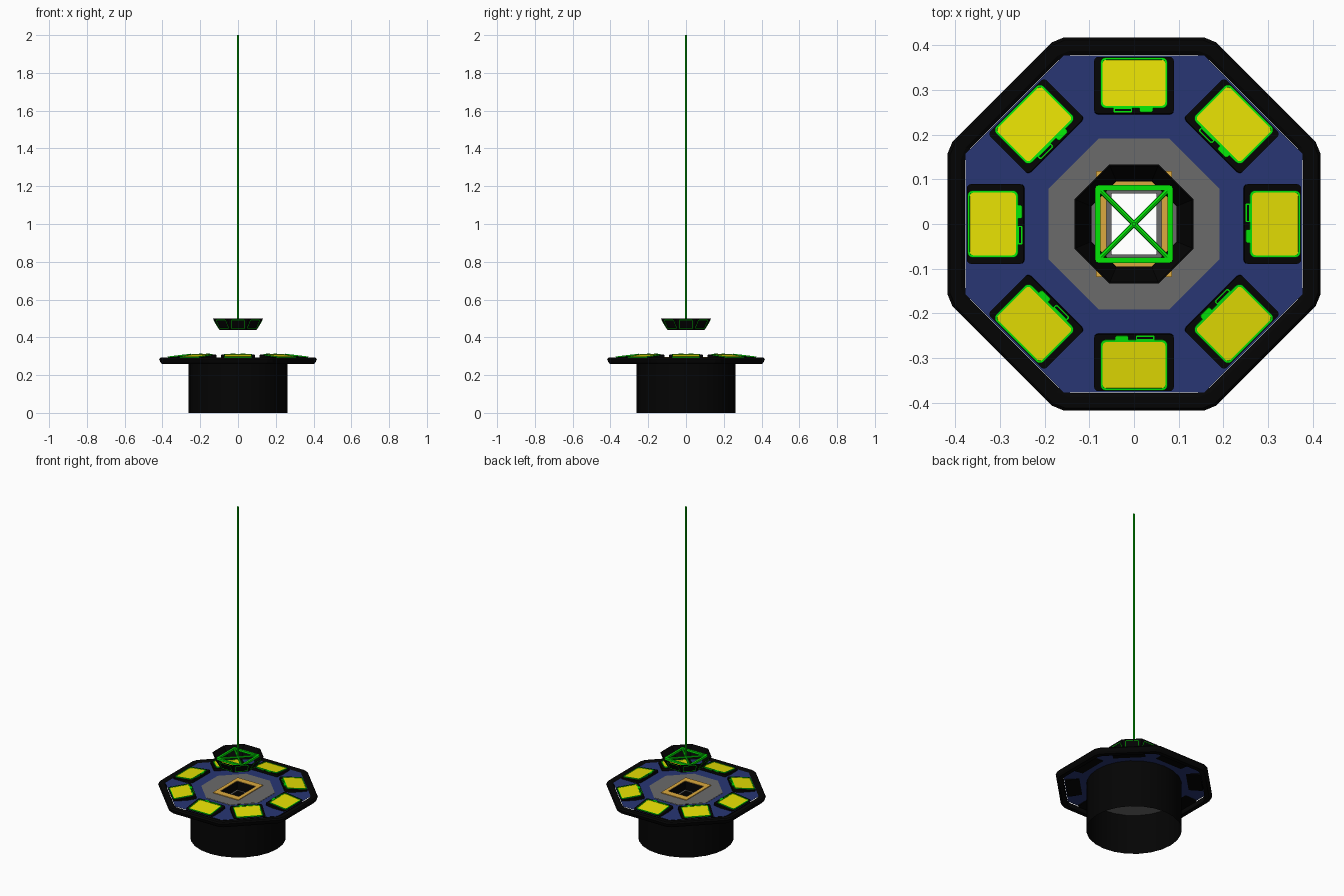
import bpy, bmesh, math
from mathutils import Matrix, Vector

if "Cube" in bpy.data.objects:
    bpy.data.objects.remove(bpy.data.objects["Cube"])


def material(name, rgb):
    m = bpy.data.materials.new(name)
    m.diffuse_color = (*rgb, 1)
    m.use_nodes = True
    m.node_tree.nodes["Principled BSDF"].inputs["Base Color"].default_value = m.diffuse_color
    return m


BLACK = material("black", (0.0012, 0.0012, 0.0012))
BLUE = material("navy blue", (0.021, 0.037, 0.172))
GRAY = material("gray", (0.145, 0.145, 0.145))
ORANGE = material("orange", (0.72, 0.40, 0.05))
YELLOW = material("yellow", (0.80, 0.75, 0.001))
GREEN = material("green", (0.001, 0.83, 0.002))

T = Matrix.Translation
I4 = Matrix.Identity(4)


def rrect(hw, hh, r, seg=1):
    """Rounded rectangle, counter-clockwise from the +x +y corner."""
    pts = []
    for i, (sx, sy) in enumerate([(1, 1), (-1, 1), (-1, -1), (1, -1)]):
        for k in range(seg + 1):
            a = math.pi / 2 * (i + k / seg)
            pts.append((sx * (hw - r) + r * math.cos(a), sy * (hh - r) + r * math.sin(a)))
    return pts


def octagon(apothem, chamfer=0.0):
    """Octagon with flats on the axes, optionally with cut corners."""
    R = apothem / math.cos(math.pi / 8)
    vs = [Vector((R * math.cos(math.pi * (i + .5) / 4), R * math.sin(math.pi * (i + .5) / 4)))
          for i in range(8)]
    if not chamfer:
        return [tuple(v) for v in vs]
    pts = []
    for i, v in enumerate(vs):
        for n in (vs[i - 1], vs[(i + 1) % 8]):
            pts.append(tuple(v + (n - v).normalized() * chamfer))
    return pts


def loft(bm, loops, M=I4, closed=False, caps=False):
    """Skin a list of (outline, z) loops."""
    rings = [[bm.verts.new(M @ Vector((x, y, z))) for x, y in pts] for pts, z in loops]
    pairs = list(zip(rings, rings[1:])) + ([(rings[-1], rings[0])] if closed else [])
    for a, b in pairs:
        n = len(a)
        for i in range(n):
            j = (i + 1) % n
            bm.faces.new((a[i], a[j], b[j], b[i]))
    if caps:
        bm.faces.new(rings[0][::-1])
        bm.faces.new(rings[-1])


def frame(bm, outer, inner, z0, z1, M=I4):
    loft(bm, [(outer, z0), (outer, z1), (inner, z1), (inner, z0)], M, closed=True)


def plate(bm, outer, z0, z1, M=I4):
    loft(bm, [(outer, z0), (outer, z1)], M, caps=True)


def rod(bm, a, b, r, n=8):
    a, b = Vector(a), Vector(b)
    M = T(a) @ (b - a).to_track_quat('Z', 'Y').to_matrix().to_4x4()
    plate(bm, circle(r, n), 0, (b - a).length, M)


def circle(r, n, a0=0.0):
    return [(r * math.cos(a0 + math.tau * i / n), r * math.sin(a0 + math.tau * i / n))
            for i in range(n)]


def finish(bm, name, mat, smooth=False, fix=True):
    if fix:
        bmesh.ops.recalc_face_normals(bm, faces=bm.faces)
    me = bpy.data.meshes.new(name)
    bm.to_mesh(me)
    bm.free()
    me.materials.append(mat)
    ob = bpy.data.objects.new(name, me)
    bpy.context.collection.objects.link(ob)
    if smooth:
        bpy.ops.object.select_all(action='DESELECT')
        ob.select_set(True)
        bpy.context.view_layer.objects.active = ob
        bpy.ops.object.shade_smooth_by_angle(angle=math.radians(35))
    return ob


# Pedestal: open drum
bm = bmesh.new()
loft(bm, [(circle(0.262, 24), 0), (circle(0.262, 24), 0.288)])
finish(bm, "pedestal", BLACK, smooth=True)

# Padded rim around the table
bm = bmesh.new()
C = 0.016
loft(bm, [(octagon(a, C), z) for a, z in
          [(0.378, 0.258), (0.402, 0.258), (0.411, 0.268), (0.417, 0.284),
           (0.411, 0.292), (0.387, 0.292), (0.378, 0.286)]], closed=True)
finish(bm, "table_rim", BLACK)

# Flat blue top
bm = bmesh.new()
loft(bm, [(octagon(0.377), 0.289), (octagon(0.19), 0.289)])
finish(bm, "table_top", BLUE, fix=False)

# Flat gray centre with a rectangular opening
bm = bmesh.new()
loft(bm, [(octagon(0.191), 0.291), (rrect(0.062, 0.08, 0.001), 0.291)])
finish(bm, "table_centre", GRAY, fix=False)

# Orange border, black well and gray floor ring of the opening
bm = bmesh.new()
frame(bm, rrect(0.085, 0.118, 0.001), rrect(0.062, 0.080, 0.001), 0.289, 0.295)
finish(bm, "opening_border", ORANGE)
bm = bmesh.new()
loft(bm, [(rrect(0.061, 0.079, 0.001), 0.293), (rrect(0.061, 0.079, 0.001), 0.242)])
finish(bm, "opening_well", BLACK, fix=False)
bm = bmesh.new()
loft(bm, [(circle(0.261, 24), 0.242), (circle(0.13, 24), 0.242)])
loft(bm, [(circle(0.13, 8, math.pi / 8), 0.242), (rrect(0.05, 0.068, 0.001), 0.242)])
finish(bm, "drum_ceiling", GRAY, fix=False)

# Eight player stations
pads, outlines, screens, buttons = (bmesh.new() for _ in range(4))
for k in range(8):
    M = (Matrix.Rotation(k * math.pi / 4, 4, 'Z') @ T((0, 0.31, 0.301))
         @ Matrix.Rotation(-0.12, 4, 'X'))
    plate(pads, rrect(0.089, 0.064, 0.009, 3), -0.014, 0, M)
    S = M @ T((0, 0.005, 0))
    frame(outlines, rrect(0.075, 0.057, 0.012, 4), rrect(0.070, 0.052, 0.008, 4), -0.001, 0.005, S)
    plate(screens, rrect(0.071, 0.053, 0.008, 4), -0.001, 0.003, S)
    frame(buttons, rrect(0.021, 0.0055, 0.002), rrect(0.018, 0.0028, 0.001), -0.001, 0.003,
          M @ T((-0.025, -0.056, 0)))
    plate(buttons, rrect(0.015, 0.006, 0.003), -0.001, 0.005, M @ T((0.027, -0.055, 0)))
finish(pads, "station_pads", BLACK)
finish(outlines, "screen_outlines", GREEN)
finish(screens, "station_screens", YELLOW)
finish(buttons, "station_buttons", GREEN)

# Hanging octagonal shade, open at top and bottom
bm = bmesh.new()
loft(bm, [(octagon(0.098), 0.44), (octagon(0.133), 0.50), (octagon(0.130), 0.50),
          (octagon(0.095), 0.44)], closed=True)
finish(bm, "hanging_shade", BLACK)

# Thin outlines on the shade's outer panels
bm = bmesh.new()
tilt = math.atan2(0.035, 0.06)
for k in range(8):
    M = (Matrix.Rotation(k * math.pi / 4, 4, 'Z') @ T((0, -0.1155, 0.47))
         @ Matrix.Rotation(math.pi / 2 + tilt, 4, 'X'))
    frame(bm, rrect(0.036, 0.027, 0.003), rrect(0.0335, 0.0245, 0.002), -0.001, 0.002, M)
finish(bm, "shade_panel_outlines", GREEN)

# Hanger: square frame, cross bars and long cord
bm = bmesh.new()
frame(bm, rrect(0.087, 0.087, 0.008, 3), rrect(0.075, 0.075, 0.003, 3), 0.479, 0.491)
for s in (1, -1):
    rod(bm, (-0.08, -0.08 * s, 0.485), (0.08, 0.08 * s, 0.485), 0.006)
finish(bm, "hanger_frame", GREEN, smooth=True)
bm = bmesh.new()
rod(bm, (0, 0, 0.48), (0, 0, 2.0), 0.005)
finish(bm, "hanging_cord", GREEN, smooth=True)
